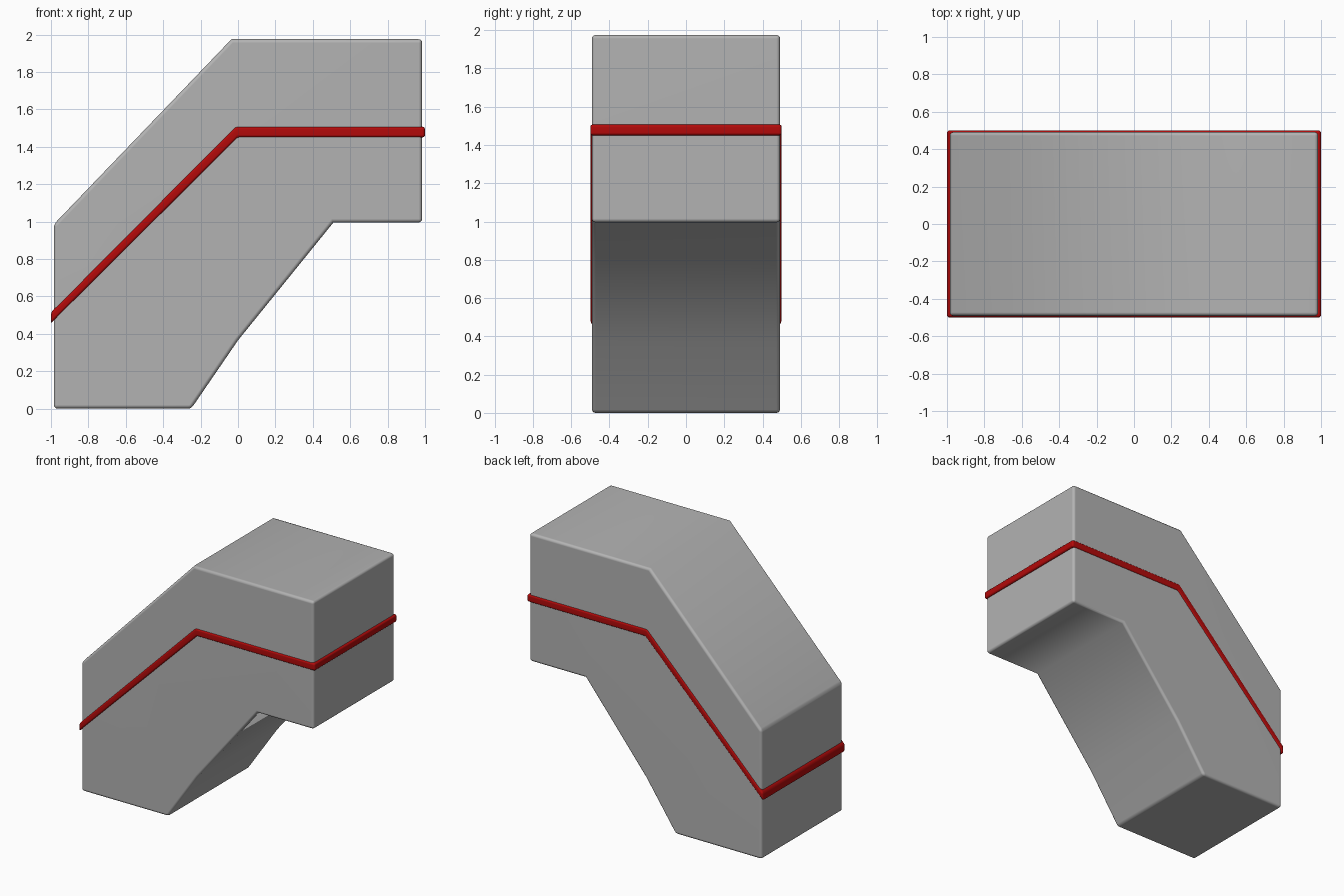
import bpy, bmesh

if "Cube" in bpy.data.objects:
    bpy.data.objects.remove(bpy.data.objects["Cube"])


def extrude_profile(name, pts, half_y, bevel, color, soft=()):
    """Extrude an XZ outline along Y; round all edges except the soft bends."""
    bm = bmesh.new()
    face = bm.faces.new([bm.verts.new((x, -half_y, z)) for x, z in pts])
    ext = bmesh.ops.extrude_face_region(bm, geom=[face])
    moved = [v for v in ext["geom"] if isinstance(v, bmesh.types.BMVert)]
    bmesh.ops.translate(bm, verts=moved, vec=(0, 2 * half_y, 0))
    bmesh.ops.recalc_face_normals(bm, faces=bm.faces)

    def is_soft(e):
        a, b = (v.co for v in e.verts)
        return abs(a.y - b.y) > 0.1 and any(
            abs(a.x - pts[i][0]) + abs(a.z - pts[i][1]) < 1e-4 for i in soft)

    bmesh.ops.bevel(bm, geom=[e for e in bm.edges if not is_soft(e)],
                    offset=bevel, segments=3, profile=0.5,
                    affect='EDGES', clamp_overlap=True)
    for f in bm.faces:
        f.smooth = True
    mesh = bpy.data.meshes.new(name)
    bm.to_mesh(mesh)
    bm.free()
    mat = bpy.data.materials.new(name + "_paint")
    mat.diffuse_color = color
    mat.use_nodes = True
    mat.node_tree.nodes["Principled BSDF"].inputs["Base Color"].default_value = mat.diffuse_color
    mesh.materials.append(mat)
    obj = bpy.data.objects.new(name, mesh)
    bpy.context.collection.objects.link(obj)
    # Large faces stay flat, rounded edges blend between them
    wn = obj.modifiers.new("flat_faces", 'WEIGHTED_NORMAL')
    wn.weight = 50
    return obj


# Bent block; the top bend and the underside bends are softly shaded
extrude_profile("bent_block", [
    (-0.985, 0.0), (-0.25, 0.0), (0.0, 0.365), (0.51, 0.995), (0.985, 0.995),
    (0.985, 1.975), (-0.035, 1.975), (-0.985, 0.985)],
    0.492, 0.02, (0.45, 0.45, 0.45, 1), soft=(2, 3, 6))

# Red stripe: a thin bent plate standing slightly proud of the block
extrude_profile("red_stripe", [
    (-1.0, 0.455), (0.0, 1.45), (1.0, 1.45),
    (1.0, 1.507), (-0.015, 1.507), (-1.0, 0.515)],
    0.5, 0.014, (0.45, 0.003, 0.003, 1))
